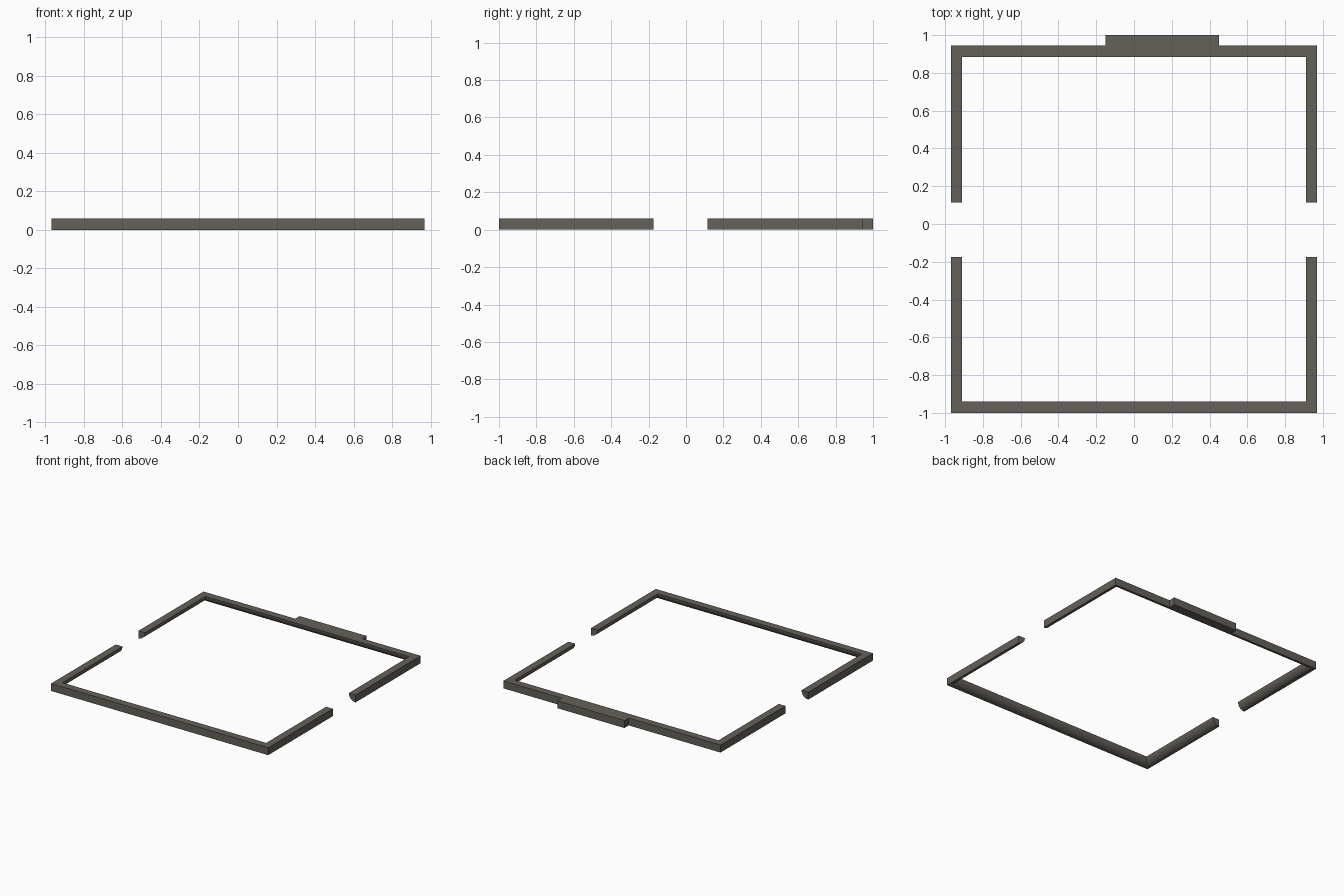
import bpy, bmesh, math

if "Cube" in bpy.data.objects:
    bpy.data.objects.remove(bpy.data.objects["Cube"])

mat = bpy.data.materials.new("warm dark grey")
mat.diffuse_color = (0.13, 0.12, 0.10, 1)
mat.use_nodes = True
mat.node_tree.nodes["Principled BSDF"].inputs["Base Color"].default_value = mat.diffuse_color

X, W, H = 0.97, 0.06, 0.06          # half width, moulding width, moulding height
FRONT, BACK = -1.0, 0.945           # outer y of the frame
GAP_LOW, GAP_HIGH = -0.175, 0.115   # door gaps in the side walls


def finish(bm, name):
    bmesh.ops.recalc_face_normals(bm, faces=bm.faces)
    me = bpy.data.meshes.new(name)
    bm.to_mesh(me)
    bm.free()
    ob = bpy.data.objects.new(name, me)
    bpy.context.collection.objects.link(ob)
    me.materials.append(mat)
    return ob


def profile():
    # quarter-round moulding: (distance inward, height); flat outside and top
    pts = [(0, H), (0, 0)]
    for i in range(1, 9):
        a = math.radians(90 * i / 8)
        pts.append((W * math.sin(a), H * (1 - math.cos(a))))
    return pts


def moulding(name, y_wall, y_gap):
    # U-shaped run with mitred corners
    s = 1 if y_wall < 0 else -1      # inward y direction
    bm = bmesh.new()
    stations = [(-X, y_gap, 1, 0), (-X, y_wall, 1, s), (X, y_wall, -1, s), (X, y_gap, -1, 0)]
    rings = [[bm.verts.new((x + dx * d, y + dy * d, z)) for d, z in profile()]
             for x, y, dx, dy in stations]
    n = len(rings[0])
    for a, b in zip(rings, rings[1:]):
        for i in range(n):
            j = (i + 1) % n
            bm.faces.new((a[i], a[j], b[j], b[i]))
    bm.faces.new(rings[0])
    bm.faces.new(rings[-1])
    ob = finish(bm, name)
    bpy.context.view_layer.objects.active = ob
    ob.select_set(True)
    bpy.ops.object.shade_smooth_by_angle(angle=math.radians(30))
    ob.select_set(False)


moulding("front_moulding", FRONT, GAP_LOW)
moulding("back_moulding", BACK, GAP_HIGH)

# Block behind the back moulding
bm = bmesh.new()
bmesh.ops.create_cube(bm, size=1)
for v in bm.verts:
    v.co = (0.15 + v.co.x * 0.60, (BACK + 1) / 2 + v.co.y * (1 - BACK), H / 2 + v.co.z * H)
finish(bm, "back_block")
